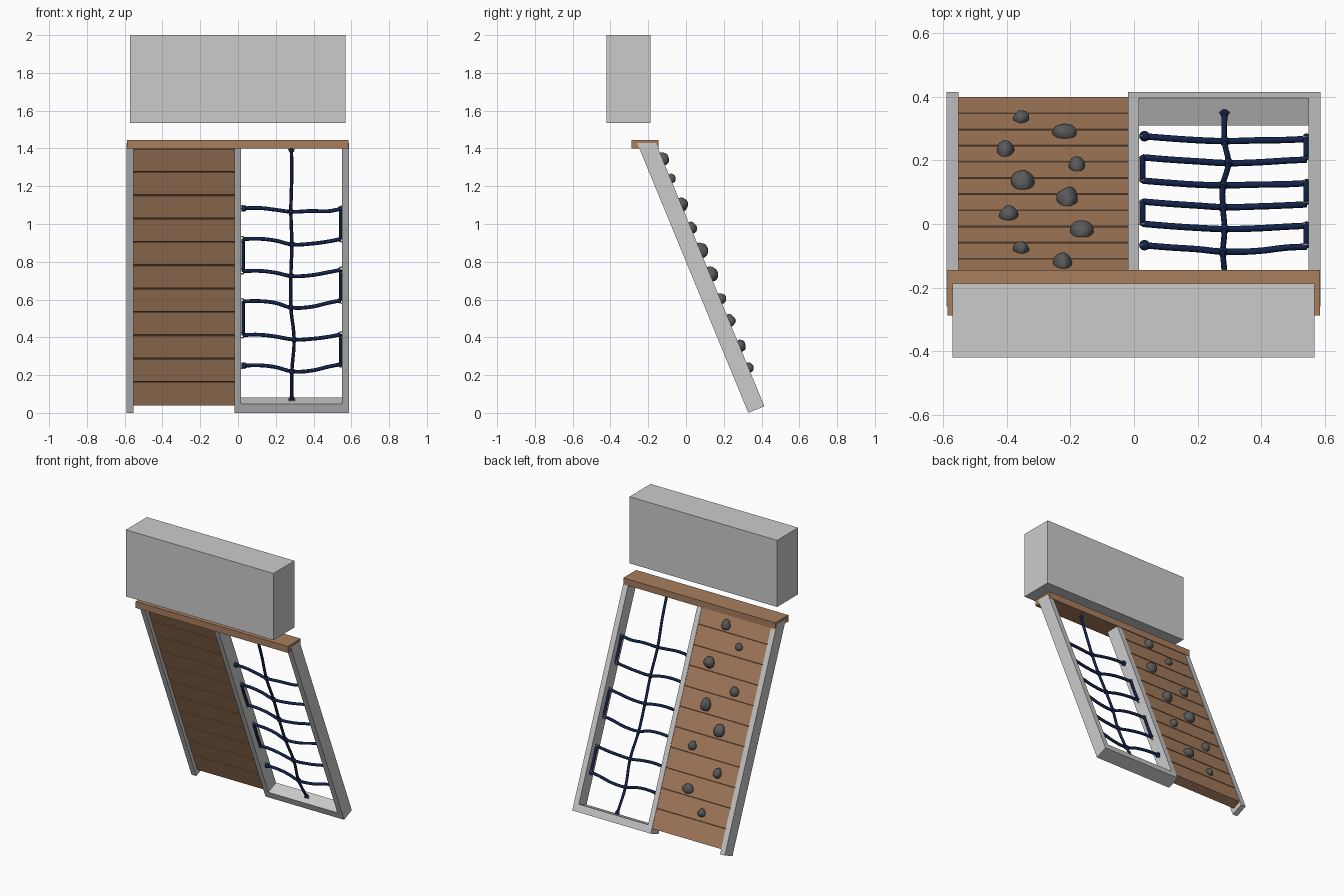
import bpy, bmesh, math, random
from mathutils import Vector, Matrix, noise

if "Cube" in bpy.data.objects:
    bpy.data.objects.remove(bpy.data.objects["Cube"])

random.seed(3)
ANG = math.radians(22.4)
S, C = math.sin(ANG), math.cos(ANG)
Y0 = 0.33                      # foot of the leaning frame (front lower corner)
DEPTH = 0.092                  # depth of the rails


def material(name, rgb):
    m = bpy.data.materials.new(name)
    m.diffuse_color = (*rgb, 1)
    m.use_nodes = True
    m.node_tree.nodes["Principled BSDF"].inputs["Base Color"].default_value = m.diffuse_color
    return m


GREY = material("light_grey", (0.60, 0.60, 0.60))
WOOD = material("wood_brown", (0.39, 0.21, 0.112))
GROOVE = material("dark_wood", (0.10, 0.05, 0.026))
STONE = material("stone_grey", (0.10, 0.10, 0.10))
ROPE = material("navy_rope", (0.006, 0.017, 0.07))
METAL = material("metal_grey", (0.42, 0.42, 0.42))


def lean(t, n):
    """Point (y, z) on the leaning frame: t up the slope, n outward from it."""
    return (Y0 - S * t + C * n, C * t + S * n)


def t_at(z, n):
    return (z - S * n) / C


def finish(bm, name, mat, smooth=False):
    bmesh.ops.recalc_face_normals(bm, faces=bm.faces)
    me = bpy.data.meshes.new(name)
    bm.to_mesh(me)
    bm.free()
    me.materials.append(mat)
    for p in me.polygons:
        p.use_smooth = smooth
    ob = bpy.data.objects.new(name, me)
    bpy.context.collection.objects.link(ob)
    return ob


def extrude_x(name, profile, x0, x1, mat):
    """Extrude a (y, z) outline along x."""
    bm = bmesh.new()
    a = [bm.verts.new((x0, y, z)) for y, z in profile]
    b = [bm.verts.new((x1, y, z)) for y, z in profile]
    k = len(a)
    bm.faces.new(a)
    bm.faces.new(b)
    for i in range(k):
        bm.faces.new((a[i], a[(i + 1) % k], b[(i + 1) % k], b[i]))
    return finish(bm, name, mat)


def box(name, x0, x1, y0, y1, z0, z1, mat):
    return extrude_x(name, [(y0, z0), (y1, z0), (y1, z1), (y0, z1)], x0, x1, mat)


def slab(name, t0, t1, n0, n1, x0, x1, mat):
    return extrude_x(name, [lean(t0, n0), lean(t0, n1), lean(t1, n1), lean(t1, n0)], x0, x1, mat)


# Hanging box and top cap
box("upper_box", -0.572, 0.568, -0.42, -0.188, 1.535, 2.0, GREY)
box("top_cap", -0.588, 0.586, -0.288, -0.145, 1.40, 1.445, WOOD)

# Leaning rails with level-cut tops
for name, x0, x1 in (("left_rail", -0.590, -0.553), ("middle_rail", -0.019, 0.016),
                     ("right_rail", 0.55, 0.588)):
    extrude_x(name, [lean(0, 0), lean(0, DEPTH), lean(t_at(1.43, DEPTH), DEPTH),
                     lean(t_at(1.43, 0), 0)], x0, x1, GREY)

# Foot board under the rope net
slab("foot_board", 0, 0.05, 0, DEPTH, 0.016, 0.55, GREY)

# Plank wall over a dark core that shows in the gaps
NA, NB, STEP, T0 = 0.025, 0.089, 0.1336, 0.033
slab("wall_core", T0 + 0.01, T0 + 11 * STEP - 0.01, NA + 0.008, NB - 0.008, -0.553, -0.019, GROOVE)
for i in range(11):
    lo = T0 + i * STEP + (0.0035 if i else 0)
    hi = T0 + (i + 1) * STEP - 0.0035
    slab(f"wall_plank_{i + 1}", lo, hi, NA, NB, -0.553, -0.019, WOOD)

# Climbing stones: x, z, half width, half height, half thickness
STONES = [(-0.225, 1.345, .029, .035, .030), (-0.355, 1.24, .025, .024, .024),
          (-0.165, 1.105, .037, .038, .034), (-0.395, .98, .030, .031, .028),
          (-0.21, .86, .034, .042, .037), (-0.35, .735, .037, .044, .038),
          (-0.18, .605, .025, .030, .028), (-0.405, .49, .026, .034, .030),
          (-0.22, .355, .038, .032, .030), (-0.355, .24, .025, .026, .024)]
for i, (x, z, rx, rt, rn) in enumerate(STONES):
    bm = bmesh.new()
    bmesh.ops.create_icosphere(bm, subdivisions=3, radius=1)
    for v in bm.verts:
        d = v.co.copy()
        v.co *= 1 + 0.16 * noise.noise(d * 1.1 + Vector((i * 7.3, 2, 5)))
        v.co.x *= 1 - 0.18 * d.y        # narrower towards the top
    n = NB + 0.006
    y, zz = lean(t_at(z, n), n)
    bm.transform(Matrix(((rx, 0, 0, x), (0, -S * rt, C * rn, y),
                         (0, C * rt, S * rn, zz), (0, 0, 0, 1))))
    finish(bm, f"climbing_stone_{i + 1}", STONE, True)


# Rope net
def mid_y(z, dy=0):
    """y of the middle of the rail depth at height z."""
    return lean(t_at(z, DEPTH / 2), DEPTH / 2)[0] + dy


def rope(name, pts, radius=0.010):
    cu = bpy.data.curves.new(name, 'CURVE')
    cu.dimensions = '3D'
    cu.bevel_depth = radius
    cu.bevel_resolution = 2
    cu.resolution_u = 5
    cu.use_fill_caps = True
    sp = cu.splines.new('BEZIER')
    sp.bezier_points.add(len(pts) - 1)
    for bp, (x, z, dy) in zip(sp.bezier_points, pts):
        bp.co = (x, mid_y(z, dy), z)
        bp.handle_left_type = bp.handle_right_type = 'AUTO'
    cu.materials.append(ROPE)
    ob = bpy.data.objects.new(name, cu)
    bpy.context.collection.objects.link(ob)
    bpy.ops.object.select_all(action='DESELECT')
    ob.select_set(True)
    bpy.context.view_layer.objects.active = ob
    bpy.ops.object.convert(target='MESH')


def knot(name, x, z, dy, r):
    bm = bmesh.new()
    bmesh.ops.create_icosphere(bm, subdivisions=2, radius=r)
    bm.transform(Matrix.Translation((x, mid_y(z, dy), z)))
    finish(bm, name, ROPE, True)


def eyelet(name, x, z, dy, rot=(math.pi / 2, 0, 0)):
    bpy.ops.mesh.primitive_torus_add(major_radius=0.014, minor_radius=0.0035,
                                     major_segments=16, minor_segments=6,
                                     location=(x, mid_y(z, dy), z), rotation=rot)
    ob = bpy.context.object
    ob.name = name
    ob.data.materials.append(METAL)
    bpy.ops.object.shade_smooth_by_angle()


XL, XR = 0.027, 0.543
# row heights: left, middle, right
ROWS = [(1.083, 1.065, 1.080), (.920, .892, .920), (.750, .725, .757),
        (.590, .558, .595), (.412, .388, .415), (.250, .220, .257)]
MIDX = [.280, .285, .280, .280, .297, .285]
for i, (zl, zm, zr) in enumerate(ROWS):
    mx = MIDX[i]
    rope(f"net_rope_{i + 1}", [(XL, zl, 0), (0.11, zl + 0.002, -0.006), (0.2, zl - 0.008, -0.016),
                               (mx, zm, -0.028), (0.39, zm + 0.004, -0.024),
                               (0.48, zr - 0.012, -0.014), (XR, zr, -0.006)])
    knot(f"net_knot_{i + 1}", mx, zm, -0.028, 0.016)
    for side, x, z in (("left", XL - 0.006, zl), ("right", XR + 0.003, zr)):
        eyelet(f"{side}_eyelet_{i + 1}", x, z, 0)

# Rope links running along the rails, alternating sides
for i in range(5):
    side, k, x = ("right", 2, XR) if i % 2 == 0 else ("left", 0, XL)
    a, b = ROWS[i][k], ROWS[i + 1][k]
    rope(f"{side}_link_{i + 1}", [(x, a, 0), (x, (a + b) / 2, -0.002), (x, b, 0)], 0.009)
for i in (0, 5):
    knot(f"end_knot_{i + 1}", XL + 0.006, ROWS[i][0], 0, 0.017)
    knot(f"end_knot_right_{i + 1}", XR, ROWS[i][2], 0, 0.012)

# Upright rope from cap to foot board
rope("upright_rope", [(0.283, 1.41, 0), (0.284, 1.24, -0.012)]
     + [(mx, r[1], -0.028) for mx, r in zip(MIDX, ROWS)] + [(0.285, 0.075, 0)], 0.009)
knot("lower_knot", 0.285, 0.078, 0, 0.014)
knot("upper_knot", 0.283, 1.388, 0, 0.013)
eyelet("lower_eyelet", 0.285, 0.070, 0)
eyelet("upper_eyelet", 0.283, 1.395, 0)
